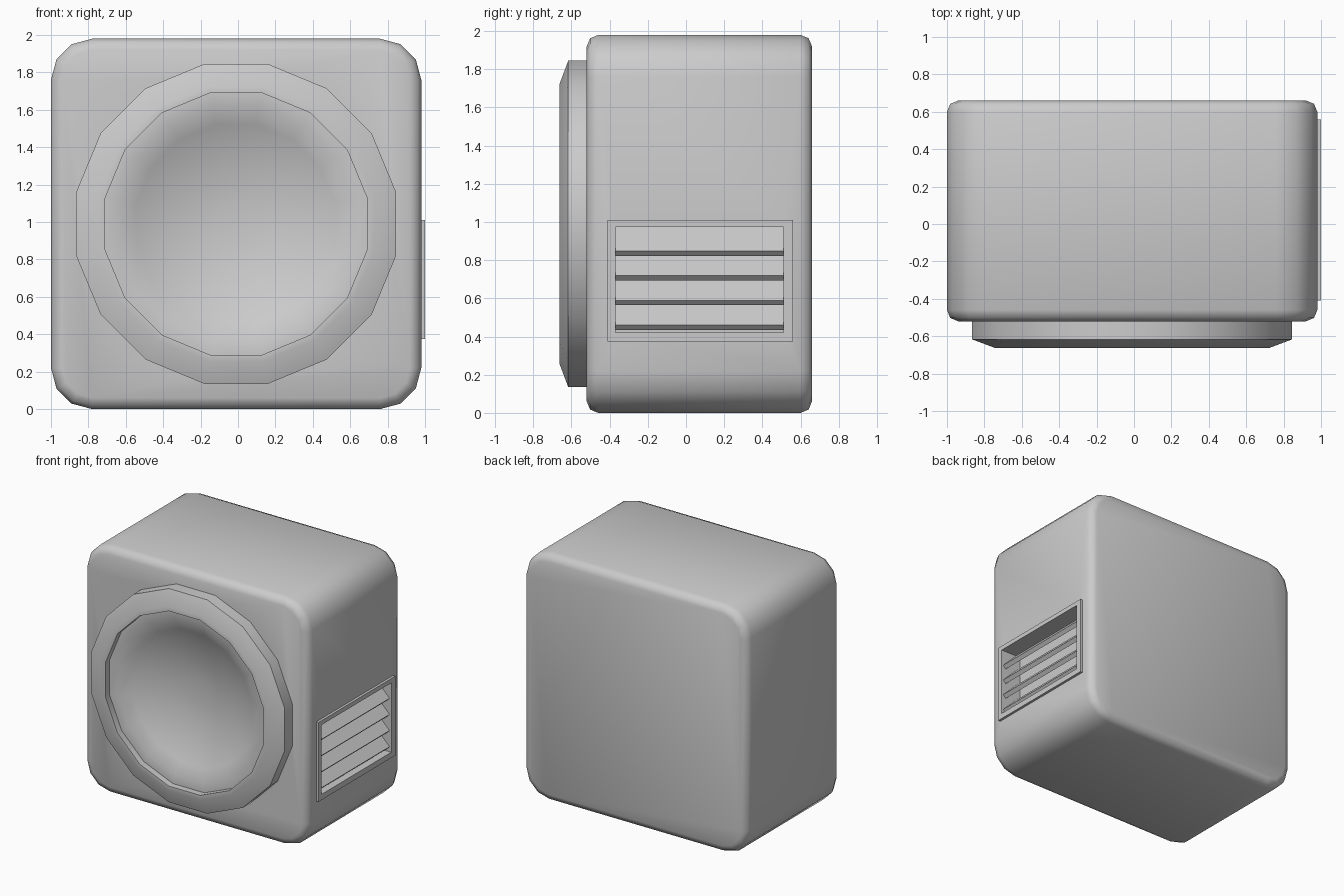
import bpy, bmesh
from math import cos, sin, pi, radians, asin

if "Cube" in bpy.data.objects:
    bpy.data.objects.remove(bpy.data.objects["Cube"])

CX, CZ = -0.01, 0.99


def add_loft(bm, rings, cap_start=True, cap_end=True):
    """Skin rings of (x, y, z) points that run counter-clockwise seen from the front."""
    vs = [[bm.verts.new(p) for p in ring] for ring in rings]
    n = len(vs[0])
    for a, b in zip(vs, vs[1:]):
        for k in range(n):
            j = (k + 1) % n
            bm.faces.new((a[k], b[k], b[j], a[j]))
    if cap_start:
        bm.faces.new(vs[0])
    if cap_end:
        bm.faces.new(vs[-1][::-1])


def finish(bm, name, smooth=None):
    me = bpy.data.meshes.new(name)
    bm.to_mesh(me)
    bm.free()
    ob = bpy.data.objects.new(name, me)
    bpy.context.collection.objects.link(ob)
    activate(ob)
    if smooth:
        bpy.ops.object.shade_smooth_by_angle(angle=radians(smooth))
    return ob


def activate(ob):
    bpy.ops.object.select_all(action='DESELECT')
    ob.select_set(True)
    bpy.context.view_layer.objects.active = ob


def loft(name, rings, smooth=None, **caps):
    bm = bmesh.new()
    add_loft(bm, rings, **caps)
    return finish(bm, name, smooth)


def box(name, x0, x1, y0, y1, z0, z1):
    return loft(name, [[(x0, y, z0), (x1, y, z0), (x1, y, z1), (x0, y, z1)] for y in (y0, y1)])


def circle(apothem, y, n=16):
    r = apothem / cos(pi / n)
    return [(CX + r * cos((k + .5) * 2 * pi / n), y, CZ + r * sin((k + .5) * 2 * pi / n))
            for k in range(n)]


def rounded_square(inset, y, half=0.99, r=0.22, seg=3):
    pts = []
    for c, (sx, sz) in enumerate(((1, 1), (-1, 1), (-1, -1), (1, -1))):
        for i in range(seg + 1):
            a = (c + i / seg) * pi / 2
            pts.append((CX + sx * (half - r) + (r - inset) * cos(a), y,
                        CZ + sz * (half - r) + (r - inset) * sin(a)))
    return pts


def cut(ob, cutter):
    activate(ob)
    m = ob.modifiers.new("cut", 'BOOLEAN')
    m.operation, m.object, m.solver = 'DIFFERENCE', cutter, 'EXACT'
    bpy.ops.object.modifier_apply(modifier=m.name)


# Cabinet body with rounded corners and softened front and back edges
B, Y0, Y1 = 0.06, -0.52, 0.66
steps = [(B * (1 - sin(a)), B * (1 - cos(a))) for a in (0, pi / 4, pi / 2)]
rings = [rounded_square(i, Y0 + d) for i, d in steps]
rings += [rounded_square(i, Y1 - d) for i, d in reversed(steps)]
body = loft("cabinet_body", rings)

# Openings for the dish and the vent
dish_cutter = loft("dish_cutter", [circle(0.78, -0.9), circle(0.78, -0.39)])
vent_cutter = box("vent_cutter", 0.82, 1.2, -0.37, 0.51, 0.42, 0.975)
frame = box("vent_frame", 0.97, 1.0, -0.41, 0.56, 0.375, 1.01)
cut(body, dish_cutter)
cut(body, vent_cutter)
cut(frame, vent_cutter)
activate(body)
bpy.ops.object.shade_smooth_by_angle(angle=radians(50))
for c in (dish_cutter, vent_cutter):
    bpy.data.objects.remove(c)

# Front ring and shallow concave dish
rim, depth = 0.63, 0.16
R = (rim ** 2 + depth ** 2) / (2 * depth)
full = asin(rim / R)
profile = []
for i in range(1, 7):
    a = full * i / 6
    profile.append((R * sin(a), -0.61 + R * cos(a) - R * cos(full)))
profile += [(0.70, -0.61), (0.70, -0.662), (0.735, -0.662), (0.855, -0.617), (0.855, -0.515)]
loft("front_ring_and_dish", [circle(r, y) for r, y in profile], smooth=30, cap_end=False)

# Tilted vent slats
bm = bmesh.new()
for i in range(4):
    z = 0.835 - i * 0.129
    prof = [(0.985, z + .0125), (0.855, z + .1425), (0.83, z + .1175), (0.96, z - .0125)]
    add_loft(bm, [[(x, y, h) for x, h in prof] for y in (-0.37, 0.51)])
finish(bm, "vent_slats")
